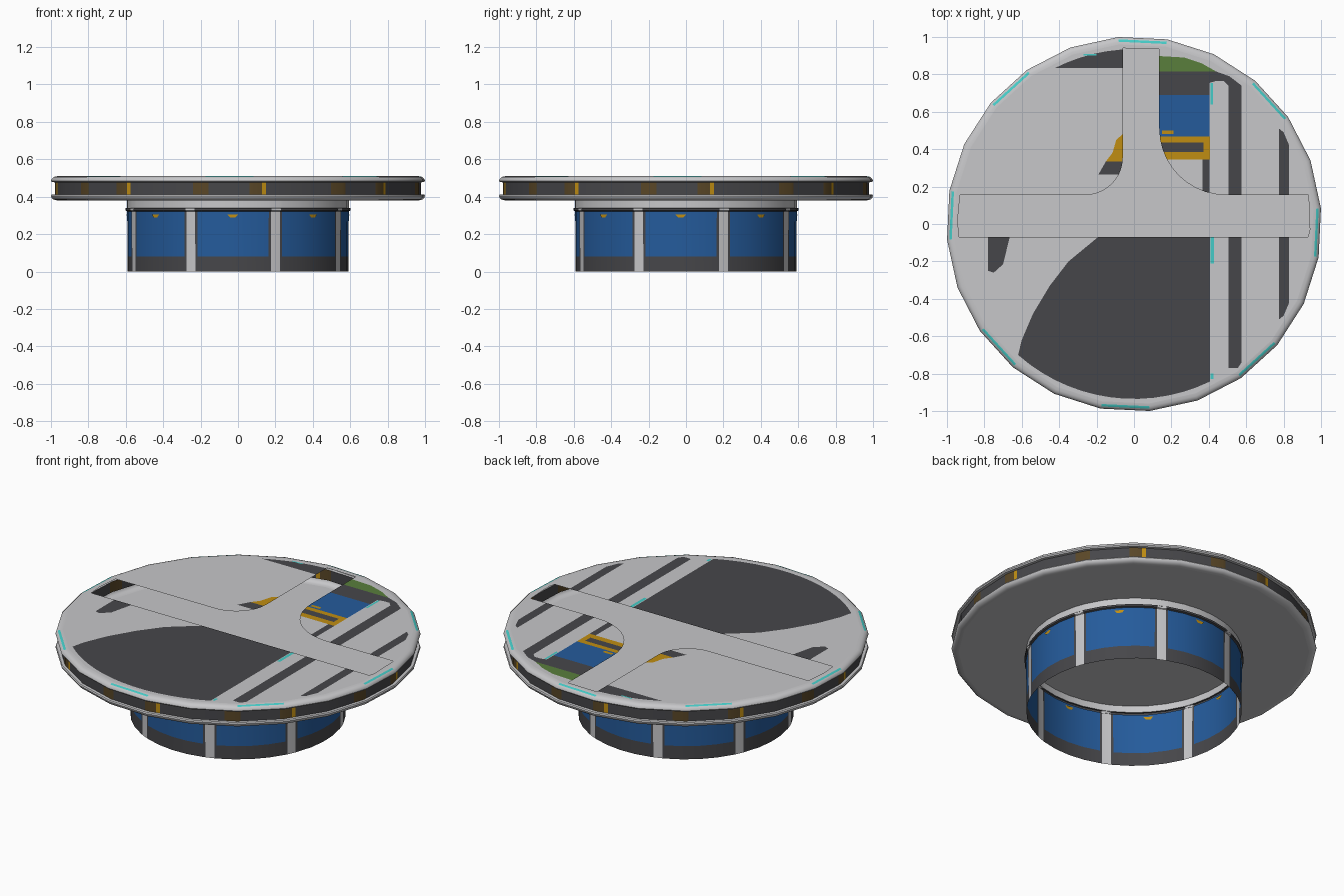
import bpy, math
from mathutils import Vector
from mathutils.geometry import delaunay_2d_cdt

if "Cube" in bpy.data.objects:
    bpy.data.objects.remove(bpy.data.objects["Cube"])

COLS = {
    "light_grey": (0.57, 0.57, 0.585), "dark_grey": (0.062, 0.062, 0.068),
    "blue": (0.018, 0.105, 0.33), "gold": (0.53, 0.27, 0.006),
    "green": (0.10, 0.21, 0.045), "cyan": (0.06, 0.60, 0.57),
    "brown": (0.10, 0.062, 0.02),
}
MATS = []
for n, c in COLS.items():
    m = bpy.data.materials.new(n)
    m.diffuse_color = (*c, 1)
    m.use_nodes = True
    m.node_tree.nodes["Principled BSDF"].inputs["Base Color"].default_value = m.diffuse_color
    MATS.append(m)
LIGHT, DARK, BLUE, GOLD, GREEN, CYAN, BROWN = range(7)
TURN = -2.7          # all eight sectors are turned by this many degrees
R = 1.003


def make(name, verts, faces, idx, smooth=True):
    me = bpy.data.meshes.new(name)
    me.from_pydata(verts, [], faces)
    for m in MATS:
        me.materials.append(m)
    for p, i in zip(me.polygons, idx):
        p.material_index = i
    ob = bpy.data.objects.new(name, me)
    bpy.context.collection.objects.link(ob)
    if smooth:
        bpy.context.view_layer.objects.active = ob
        ob.select_set(True)
        bpy.ops.object.shade_smooth_by_angle(angle=math.radians(40))
        ob.select_set(False)
    return ob


def polar(r, deg, z):
    a = math.radians(deg)
    return (r * math.cos(a), r * math.sin(a), z)


def poly_r(deg):
    """Radius of a 24-sided outline at an angle."""
    d = (deg - TURN + 7.5) % 15 - 7.5
    return R * math.cos(math.radians(7.5)) / math.cos(math.radians(d))


def ring(name, angles, rows, colour, radius=lambda i, j, r, a: r):
    """Closed sheet around z; rows run from bottom to top along the outside."""
    n = len(angles)
    verts = [polar(radius(i, j, r, a), a, z)
             for j, (r, z) in enumerate(rows) for i, a in enumerate(angles)]
    faces, idx = [], []
    for j in range(len(rows) - 1):
        for i in range(n):
            k = (i + 1) % n
            faces.append((j*n + i, j*n + k, j*n + n + k, j*n + n + i))
            idx.append(colour(i, j))
    return make(name, verts, faces, idx)


def sectors(offsets):
    return [TURN + 45 * s + o for s in range(8) for o in offsets]


def on_poly(i, j, r, a):
    return r * poly_r(a)


# ---- rounded upper and lower rims, 24 sides
facets = sectors((-7.5, 7.5, 22.5))
lip = [(0.98, 0.477), (0.996, 0.478), (1, 0.485), (0.998, 0.494),
       (0.988, 0.504), (0.975, 0.5085), (0.96, 0.51)]
ring("upper_rim", facets, lip,
     lambda i, j: CYAN if j == 4 and i % 3 == 0 else LIGHT, on_poly)
ring("lower_rim", facets, [(r, 0.89 - z) for r, z in reversed(lip)],
     lambda i, j: LIGHT, on_poly)

# ---- dark groove band with brown and gold marks
g_off = (-22.5, -11.6, -7.5, -6.5, 6.3, 7.5, 10.3, 11.6)
g_col = (DARK, BROWN, BROWN, DARK, BROWN, BROWN, GOLD, DARK)
ring("groove_band", sectors(g_off), [(0.98, 0.413), (0.98, 0.477)],
     lambda i, j: g_col[i % 8], on_poly)

# ---- underside, also seen as the floor through the top opening
make("underside", [polar(0.96 * poly_r(a), a, 0.38) for a in facets],
     [tuple(reversed(range(24)))], [LIGHT], False)

# ---- pedestal wall: posts, framed blue panels and dark skirting
p_off = (-22.5, -20, -18.8, -9.4, 0, 9.4, 18.8, 20)
p_rows = [(0.592, 0), (0.592, 0.008), (0.592, 0.08), (0.593, 0.322),
          (0.603, 0.326), (0.603, 0.338), (0.595, 0.340), (0.595, 0.38)]


def p_colour(i, j):
    c = i % 8
    if c in (0, 7) or j == 6:
        return LIGHT
    return BLUE if j == 2 and c not in (1, 6) else DARK


def p_radius(i, j, r, a):
    return min(r, 0.595) if i % 8 == 0 else r


ring("pedestal_wall", sectors(p_off), p_rows, p_colour, p_radius)

# ---- small gold tab on each panel, outside and inside
tv, tf = [], []
for s in range(8):
    c = TURN + 45 * s
    for r in (0.597, 0.587):
        b = len(tv)
        tv += [polar(r, c - 1.3, 0.288), polar(r, c + 1.3, 0.288),
               polar(r, c + 2.7, 0.305), polar(r, c - 2.7, 0.305)]
        tf.append((b, b + 1, b + 2, b + 3) if r > 0.59 else (b + 3, b + 2, b + 1, b))
make("panel_tabs", tv, tf, [GOLD] * len(tf), False)

# ---- top plate: painted outlines, with a T-shaped opening
shapes = []


def paint(colour, pts):
    shapes.append((colour, pts))


def box(x0, y0, x1, y1):
    return [(x0, y0), (x1, y0), (x1, y1), (x0, y1)]


def arc(cx, cy, r, a0, a1, n=10):
    return [polar(r, a0 + (a1 - a0) * k / n, 0)[:2] for k in range(n + 1)] if cx == cy == 0 else \
        [(cx + x, cy + y) for x, y in arc(0, 0, r, a0, a1, n)]


# large dark area, side bars and small dark patches
paint(DARK, [(0.405, -0.06), (-0.18, -0.06), (-0.35, -0.2), (-0.45, -0.33),
             (-0.54, -0.48), (-0.6, -0.62)] + arc(0, 0, 0.935, 228.5, 295.7, 14))
paint(DARK, [(0.505, -0.77), (0.555, -0.77), (0.575, -0.74), (0.575, 0.74), (0.51, 0.79),
             (0.44, 0.815), (0.1, 0.815), (0.1, 0.69), (0.405, 0.69), (0.405, 0.755),
             (0.44, 0.765), (0.48, 0.765), (0.505, 0.74)])
paint(DARK, [(0.775, -0.51), (0.8, -0.49), (0.83, -0.42), (0.83, 0.42), (0.8, 0.49), (0.775, 0.51)])
paint(DARK, [(0, 0.835)] + arc(0, 0, 0.935, 90, 117, 6))
paint(DARK, [(-0.78, -0.06), (-0.78, -0.25), (-0.75, -0.26), (-0.7, -0.215), (-0.662, -0.06)])
paint(DARK, [(-0.19, 0.265), (0, 0.265), (0, 0.335), (-0.15, 0.335)])
paint(DARK, box(0.365, 0.1, 0.405, 0.35))
# green, blue and gold details
paint(GREEN, [(0.1, 0.815), (0.44, 0.815), (0.36, 0.86), (0.27, 0.89), (0.1, 0.9)])
paint(BLUE, box(0.1, 0.467, 0.405, 0.69))
paint(GOLD, box(0.1, 0.345, 0.405, 0.467))
paint(DARK, box(0.1, 0.385, 0.372, 0.435))
paint(GOLD, box(0.15, 0.48, 0.21, 0.5))
paint(GOLD, [(-0.15, 0.335), (0, 0.335), (0, 0.49), (-0.06, 0.48), (-0.095, 0.45), (-0.115, 0.38)])
# cyan slivers
paint(CYAN, box(0.409, 0.64, 0.422, 0.755))
paint(CYAN, box(0.409, -0.21, 0.428, -0.06))
paint(CYAN, box(0.409, -0.83, 0.425, -0.80))
paint(CYAN, box(-0.27, 0.9, -0.2, 0.909))
# opening
opening = ([(-0.935, -0.07), (0.93, -0.07), (0.94, -0.03), (0.933, 0.155)]
           + arc(0.49, 0.51, 0.355, 270, 180) + [(0.135, 0.935), (-0.06, 0.94)]
           + arc(-0.26, 0.355, 0.2, 360, 270) + [(-0.93, 0.155), (-0.943, 0.02)])
paint(None, opening)


def inside(p, pts):
    hit = False
    for (x0, y0), (x1, y1) in zip(pts, pts[1:] + pts[:1]):
        if (y0 > p[1]) != (y1 > p[1]) and p[0] < (x1 - x0) * (p[1] - y0) / (y1 - y0) + x0:
            hit = not hit
    return hit


outline = [polar(0.96 * poly_r(a), a, 0)[:2] for a in facets]
pts2, edges = [], []
for loop in [outline] + [s[1] for s in shapes]:
    b, n = len(pts2), len(loop)
    pts2 += [Vector(p) for p in loop]
    edges += [(b + k, b + (k + 1) % n) for k in range(n)]
cv, _, cf = delaunay_2d_cdt(pts2, edges, [], 0, 1e-5)[:3]
faces, idx = [], []
for f in cf:
    mid = sum((cv[i] for i in f), Vector((0, 0))) / len(f)
    colour = LIGHT
    for c, loop in shapes:
        if inside(mid, loop):
            colour = c
    if colour is not None:
        faces.append(tuple(f))
        idx.append(colour)
make("top_plate", [(v.x, v.y, 0.51) for v in cv], faces, idx, False)
